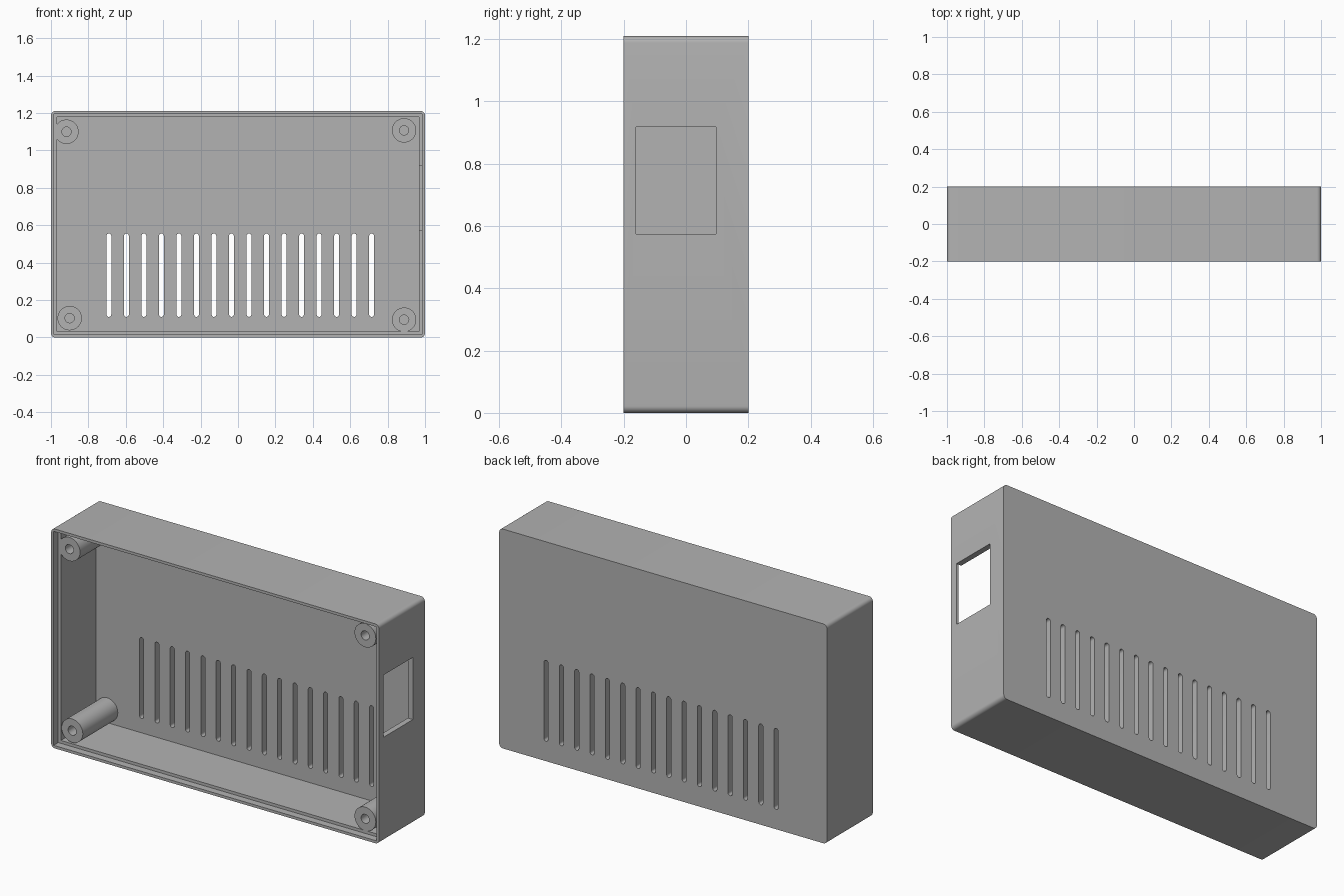
import bpy
import bmesh
import math
from mathutils import Matrix

cube = bpy.data.objects.get("Cube")
if cube:
    bpy.data.objects.remove(cube, do_unlink=True)

HEIGHT = 1.21
FRONT, BACK = -0.2, 0.2
LEDGE, FLOOR = -0.16, 0.145
WALL, LIP = 0.031, 0.015

grey = bpy.data.materials.new("grey plastic")
grey.use_nodes = True
colour = (0.45, 0.45, 0.45, 1)
grey.diffuse_color = colour
grey.node_tree.nodes["Principled BSDF"].inputs["Base Color"].default_value = colour


def add_box(bm, x0, x1, y0, y1, z0, z1):
    centre = Matrix.Translation(((x0 + x1) / 2, (y0 + y1) / 2, (z0 + z1) / 2))
    size = Matrix.Diagonal((x1 - x0, y1 - y0, z1 - z0, 1))
    return bmesh.ops.create_cube(bm, size=1, matrix=centre @ size)["verts"]


def add_peg(bm, x, z, radius, y0, y1, sides=40):
    place = Matrix.Translation((x, (y0 + y1) / 2, z)) @ Matrix.Rotation(math.pi / 2, 4, "X")
    bmesh.ops.create_cone(bm, cap_ends=True, segments=sides, radius1=radius,
                          radius2=radius, depth=y1 - y0, matrix=place)


def round_long_edges(bm, radius, segments):
    # Round only the edges that run front to back
    edges = [e for e in bm.edges
             if abs((e.verts[0].co - e.verts[1].co).normalized().y) > 0.99]
    bmesh.ops.bevel(bm, geom=edges, offset=radius, segments=segments,
                    profile=0.5, affect="EDGES")


def make_object(name, bm):
    mesh = bpy.data.meshes.new(name)
    bm.to_mesh(mesh)
    bm.free()
    mesh.materials.append(grey)
    obj = bpy.data.objects.new(name, mesh)
    bpy.context.collection.objects.link(obj)
    return obj


def combine(target, tool, operation):
    tool.hide_render = True
    mod = target.modifiers.new(tool.name, "BOOLEAN")
    mod.operation = operation
    mod.solver = "EXACT"
    mod.object = tool
    bpy.context.view_layer.objects.active = target
    bpy.ops.object.modifier_apply(modifier=mod.name)
    bpy.data.objects.remove(tool, do_unlink=True)


# Solid case with rounded corners
bm = bmesh.new()
add_box(bm, -1, 1, FRONT, BACK, 0, HEIGHT)
round_long_edges(bm, 0.022, 6)
case = make_object("enclosure_case", bm)

# Main cavity, open at the front
bm = bmesh.new()
add_box(bm, -1 + WALL, 1 - WALL, FRONT - 0.1, FLOOR, WALL, HEIGHT - WALL)
combine(case, make_object("cavity_cutter", bm), "DIFFERENCE")

# Screw posts, trimmed level with the ledge by the lip cut
posts = [(-0.917, 1.10), (0.888, 1.107), (-0.90, 0.103), (0.888, 0.095)]
bm = bmesh.new()
for x, z in posts:
    add_peg(bm, x, z, 0.065, FRONT + 0.01, FLOOR + 0.02)
combine(case, make_object("screw_posts", bm), "UNION")

# Stepped lip around the opening
bm = bmesh.new()
add_box(bm, -1 + LIP, 1 - LIP, FRONT - 0.1, LEDGE, LIP, HEIGHT - LIP)
combine(case, make_object("lip_cutter", bm), "DIFFERENCE")

# Blind screw holes
bm = bmesh.new()
for x, z in posts:
    add_peg(bm, x, z, 0.025, FRONT, FLOOR - 0.02, 24)
combine(case, make_object("screw_hole_cutter", bm), "DIFFERENCE")

# Row of round-ended vents through the back
for i in range(16):
    x = -0.69 + i * 0.0936
    bm = bmesh.new()
    add_box(bm, x - 0.0125, x + 0.0125, FLOOR - 0.05, BACK + 0.05, 0.11, 0.556)
    round_long_edges(bm, 0.0124, 5)
    combine(case, make_object("vent_cutter", bm), "DIFFERENCE")

# Socket opening in the side wall
bm = bmesh.new()
add_box(bm, 0.93, 1.05, LEDGE, 0.096, 0.575, 0.918)
combine(case, make_object("socket_cutter", bm), "DIFFERENCE")

bpy.ops.object.select_all(action="DESELECT")
case.select_set(True)
bpy.context.view_layer.objects.active = case
bpy.ops.object.shade_smooth_by_angle(angle=math.radians(30))
